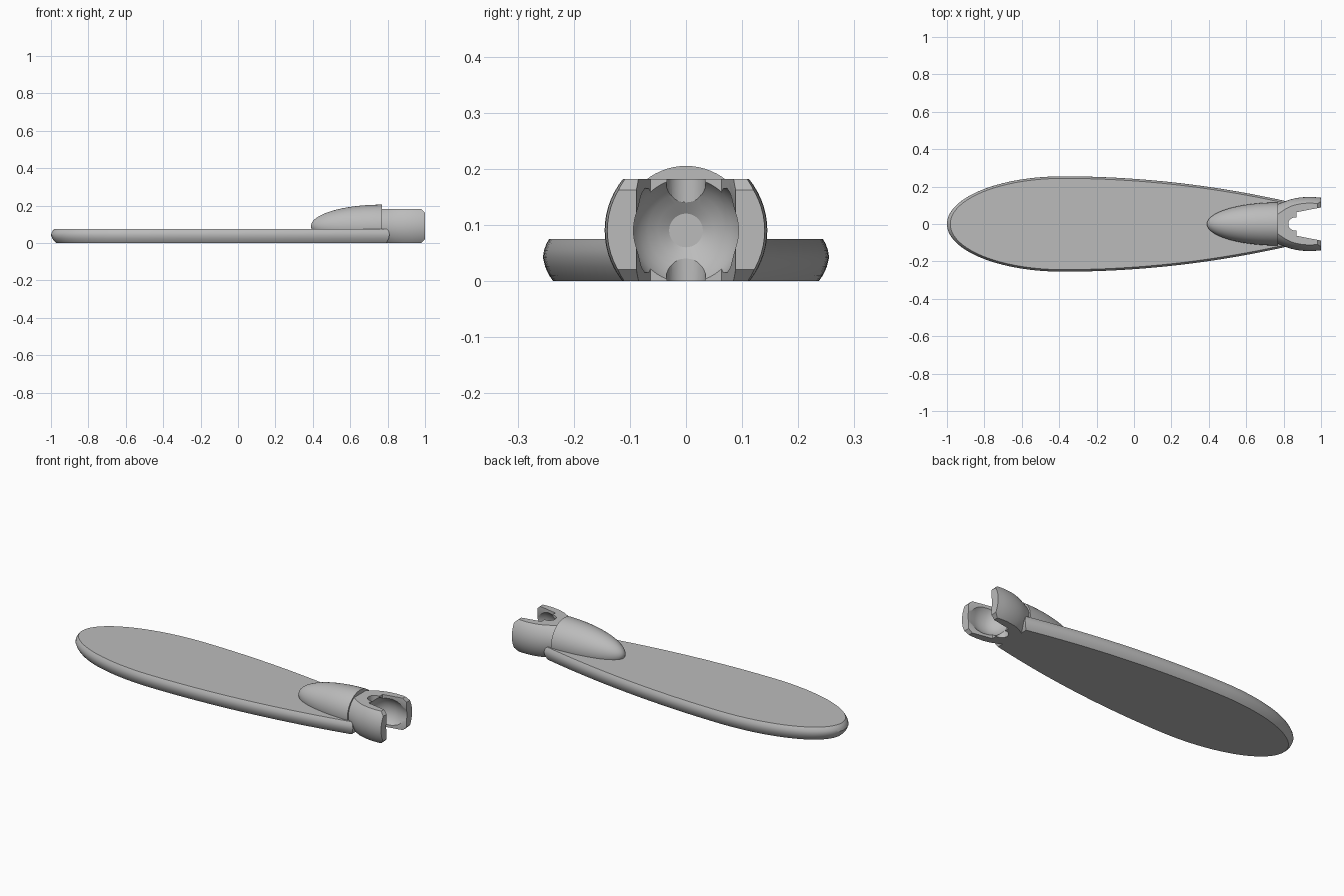
import bpy, bmesh, math
from mathutils import Vector

cube = bpy.data.objects.get("Cube")
if cube:
    bpy.data.objects.remove(cube, do_unlink=True)

grey = bpy.data.materials.new("light_grey")
grey.use_nodes = True
colour = (0.5, 0.5, 0.5, 1)
grey.diffuse_color = colour
grey.node_tree.nodes["Principled BSDF"].inputs["Base Color"].default_value = colour

AXIS_Z = 0.09   # height of the fairing and socket axis
TOP = 0.182


def make(name, bm):
    bmesh.ops.remove_doubles(bm, verts=bm.verts, dist=1e-5)
    bmesh.ops.recalc_face_normals(bm, faces=bm.faces)
    mesh = bpy.data.meshes.new(name)
    bm.to_mesh(mesh)
    bm.free()
    mesh.materials.append(grey)
    obj = bpy.data.objects.new(name, mesh)
    bpy.context.collection.objects.link(obj)
    return obj


def loft(name, rings):
    bm = bmesh.new()
    loops = [[bm.verts.new(p) for p in ring] for ring in rings]
    n = len(loops[0])
    for a, b in zip(loops, loops[1:]):
        for i in range(n):
            j = (i + 1) % n
            bm.faces.new((a[i], a[j], b[j], b[i]))
    bm.faces.new(loops[0])
    bm.faces.new(loops[-1])
    return make(name, bm)


def revolve(name, profile, sides=64):
    """Solid of (x, radius) points turned about the long axis."""
    turn = [2 * math.pi * i / sides for i in range(sides)]
    return loft(name, [[(x, r * math.cos(t), AXIS_Z + r * math.sin(t)) for t in turn]
                       for x, r in profile])


def prism(name, outline, direction, low, high):
    """Extrude an (x, other) outline along y or z."""
    def place(u, v, w):
        return (u, v, w) if direction == "z" else (u, w, v)
    return loft(name, [[place(u, v, w) for u, v in outline] for w in (low, high)])


def cut(obj, tool, operation):
    tool.hide_render = True
    mod = obj.modifiers.new("cut", "BOOLEAN")
    mod.operation, mod.solver, mod.object = operation, "EXACT", tool
    bpy.context.view_layer.objects.active = obj
    bpy.ops.object.modifier_apply(modifier=mod.name)
    bpy.data.objects.remove(tool, do_unlink=True)


def smooth(obj, angle=32):
    bpy.ops.object.select_all(action="DESELECT")
    obj.select_set(True)
    bpy.context.view_layer.objects.active = obj
    bpy.ops.object.shade_smooth_by_angle(angle=math.radians(angle))


# Board: elliptical nose, gently narrowing tail, rounded rim
def board_ring(z, inset):
    widest = -0.38
    half = []
    for i in range(33):
        t = math.pi / 2 * i / 32
        half.append((widest - (0.62 - 1.6 * inset) * math.cos(t),
                     (0.255 - inset) * math.sin(t)))
    tail = 0.81 - inset
    for i in range(1, 25):
        dx = (tail - widest) * i / 24
        half.append((widest + dx, 0.255 - inset - 0.0934 * dx * dx))
    other = [(x, -y) for x, y in reversed(half[1:])]
    return [(x, y, z) for x, y in half + other]


rim = [(0, 0.018), (0.01, 0.011), (0.025, 0.004), (0.042, 0),
       (0.055, 0.002), (0.066, 0.006), (0.075, 0.011)]
board = loft("board", [board_ring(z, inset) for z, inset in rim])
smooth(board)

# Fairing: half ellipsoid rising from the board, trimmed underneath
steps = [math.pi / 2 * i / 24 for i in range(25)]
fairing = revolve("fairing", [(0.77 - 0.38 * math.cos(max(t, 0.02)),
                               0.115 * math.sin(max(t, 0.02))) for t in steps])
cut(fairing, prism("trim", [(0.3, 0.01), (0.9, 0.01), (0.9, 0.3), (0.3, 0.3)],
                   "y", -0.3, 0.3), "INTERSECT")
smooth(fairing)

# Socket clip: barrel with flat top and bottom and chamfered mouth
clip = revolve("socket_clip", [(0.765, 0.104), (0.785, 0.112), (0.81, 0.122), (0.835, 0.131),
                               (0.86, 0.137), (0.89, 0.142), (0.93, 0.145),
                               (0.965, 0.144), (1.03, 0.137)])
cut(clip, prism("envelope", [(0.7, 0), (0.98, 0), (1, 0.02), (1, TOP - 0.02),
                             (0.98, TOP), (0.7, TOP)], "y", -0.3, 0.3), "INTERSECT")

# Ball cavity
cut(clip, revolve("cavity", [(0.812, 0.03), (0.825, 0.05), (0.837, 0.068), (0.85, 0.081),
                             (0.865, 0.092), (0.885, 0.1), (0.92, 0.105),
                             (0.95, 0.103), (0.98, 0.095), (1.05, 0.09)]), "DIFFERENCE")

# Flared slot between the two arms
side = [(0.868, 0.063), (0.93, 0.075), (1.06, 0.1)]
slot = side + [(x, -y) for x, y in reversed(side)]
cut(clip, prism("slot", slot, "z", -0.1, 0.3), "DIFFERENCE")

# Rounded relief groove at the back of the slot
groove = [(0.86 + 0.035 * math.cos(2 * math.pi * i / 32),
           0.035 * math.sin(2 * math.pi * i / 32)) for i in range(32)]
cut(clip, prism("groove", groove, "z", -0.1, 0.3), "DIFFERENCE")
smooth(clip)
